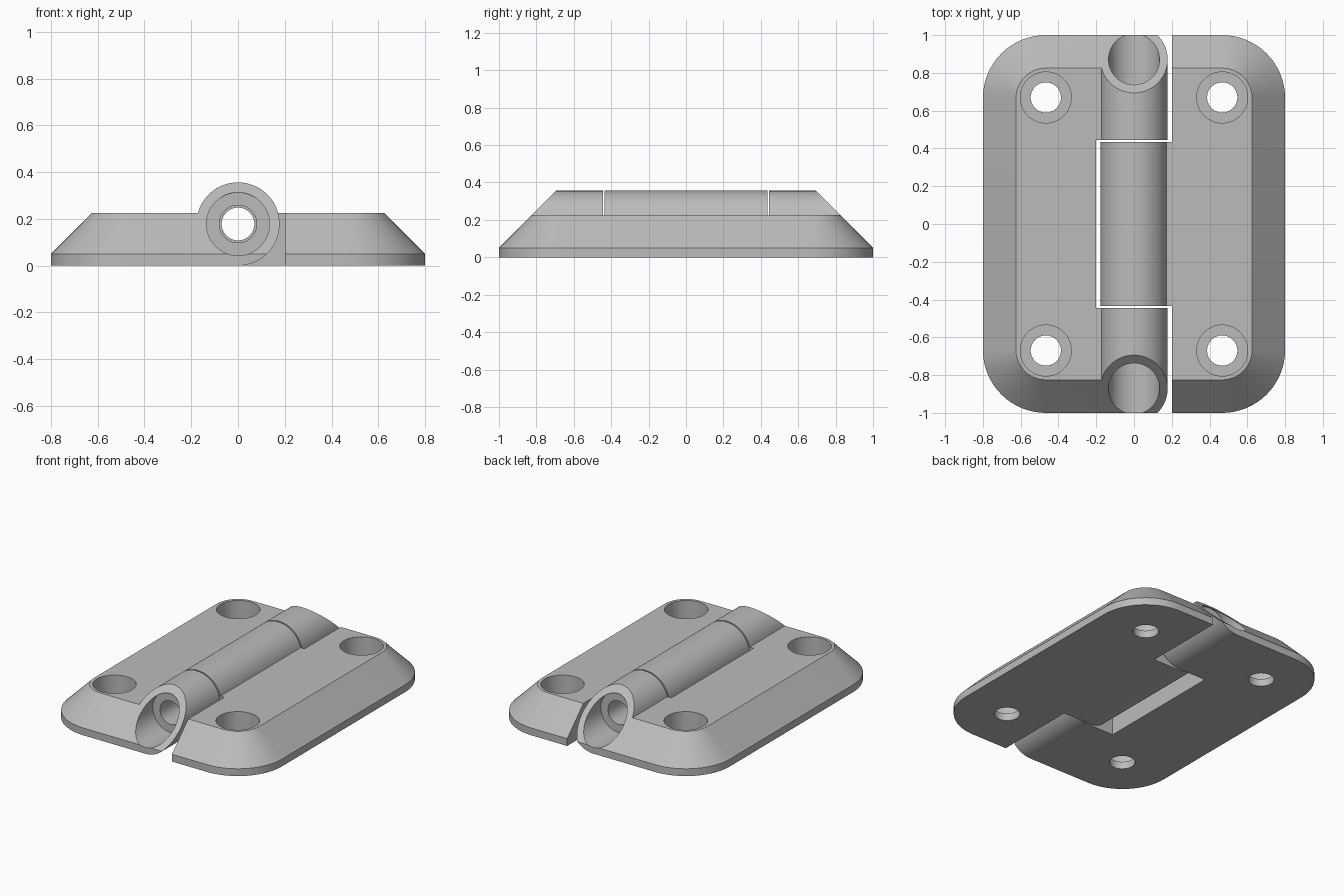
import bpy, bmesh
from math import sin, cos, asin, pi, radians

if "Cube" in bpy.data.objects:
    bpy.data.objects.remove(bpy.data.objects["Cube"], do_unlink=True)

PLATE_TOP = 0.225      # height of the flat leaves
LIP = 0.05             # height of the upright rim
R = 0.178              # knuckle radius, also the height of the pin axis
HOLE_X, HOLE_Y = 0.467, 0.67

metal = bpy.data.materials.new("grey metal")
grey = (0.5, 0.5, 0.5, 1)
metal.diffuse_color = grey
metal.use_nodes = True
metal.node_tree.nodes["Principled BSDF"].inputs["Base Color"].default_value = grey


def loft(name, rings):
    """Closed solid through rings of equal point count."""
    bm = bmesh.new()
    loops = [[bm.verts.new(p) for p in ring] for ring in rings]
    n = len(loops[0])
    for a, b in zip(loops, loops[1:]):
        for i in range(n):
            j = (i + 1) % n
            bm.faces.new((a[i], a[j], b[j], b[i]))
    bm.faces.new(loops[0][::-1])
    bm.faces.new(loops[-1])
    bmesh.ops.recalc_face_normals(bm, faces=bm.faces)
    mesh = bpy.data.meshes.new(name)
    bm.to_mesh(mesh)
    bm.free()
    mesh.materials.append(metal)
    obj = bpy.data.objects.new(name, mesh)
    bpy.context.collection.objects.link(obj)
    return obj


def circle(r, n=64):
    return [(r * cos(2 * pi * i / n), r * sin(2 * pi * i / n)) for i in range(n)]


def prism_y(name, profile, y0, y1):
    return loft(name, [[(x, y, z) for x, z in profile] for y in (y0, y1)])


def prism_z(name, profile, z0, z1):
    return loft(name, [[(x, y, z) for x, y in profile] for z in (z0, z1)])


def combine(obj, tool, operation):
    """Bake a boolean into obj and discard the tool."""
    mod = obj.modifiers.new("bool", "BOOLEAN")
    mod.operation, mod.solver, mod.object = operation, "EXACT", tool
    graph = bpy.context.evaluated_depsgraph_get()
    mesh = bpy.data.meshes.new_from_object(obj.evaluated_get(graph))
    obj.modifiers.clear()
    obj.data = mesh
    bpy.data.objects.remove(tool, do_unlink=True)


def envelope():
    """Rounded rectangle with an upright rim and 45 degree sloped sides."""
    rings = []
    for z, inset in ((-0.1, 0), (LIP, 0), (0.37, 0.32)):
        r, ring = 0.333 - inset, []
        for quarter, (sx, sy) in enumerate(((1, 1), (-1, 1), (-1, -1), (1, -1))):
            for i in range(17):
                a = (quarter + i / 16) * pi / 2
                ring.append((sx * HOLE_X + r * cos(a), sy * 0.667 + r * sin(a), z))
        rings.append(ring)
    return loft("envelope", rings)


def knuckle(side, y0, y1):
    """Barrel with a web joining it to the plate on the given side."""
    end = pi - asin((PLATE_TOP - R) / R)
    profile = [(-0.3, 0)]
    for i in range(49):
        a = -pi / 2 + (end + pi / 2) * i / 48
        profile.append((R * cos(a), R + R * sin(a)))
    profile.append((-0.3, PLATE_TOP))
    return prism_y("knuckle", [(-side * x, z) for x, z in profile], y0, y1)


def bore_y(r, y0, y1):
    return prism_y("bore", [(x, z + R) for x, z in circle(r)], y0, y1)


def leaf(name, side, spans, bores):
    # flat plate
    slab = [(side * x, z) for x, z in
            ((0.2, 0), (1, 0), (1, PLATE_TOP), (0.2, PLATE_TOP))]
    obj = prism_y(name, slab, -1.1, 1.1)
    # barrels, then trim everything to the sloped outline
    for y0, y1 in spans:
        combine(obj, knuckle(side, y0, y1), "UNION")
    combine(obj, envelope(), "INTERSECT")
    # pin bores
    for r, y0, y1 in bores:
        combine(obj, bore_y(r, y0, y1), "DIFFERENCE")
    # counterbored screw holes
    for sy in (-1, 1):
        for r, z0 in ((0.08, -0.2), (0.135, LIP)):
            ring = [(x + side * HOLE_X, y + sy * HOLE_Y) for x, y in circle(r)]
            combine(obj, prism_z("screw_hole", ring, z0, 0.5), "DIFFERENCE")
    bpy.ops.object.select_all(action="DESELECT")
    obj.select_set(True)
    bpy.context.view_layer.objects.active = obj
    bpy.ops.object.shade_smooth_by_angle(angle=radians(30))
    return obj


# leaf carrying both end barrels, with wide recesses for the pin heads
leaf("right_leaf", -1, [(-1.1, -0.445), (0.445, 1.1)],
     [(0.08, -1.2, 1.2), (0.135, -1.2, -0.73), (0.135, 0.73, 1.2)])
# leaf carrying the middle barrel
leaf("left_leaf", 1, [(-0.435, 0.435)], [(0.07, -0.6, 0.6)])
